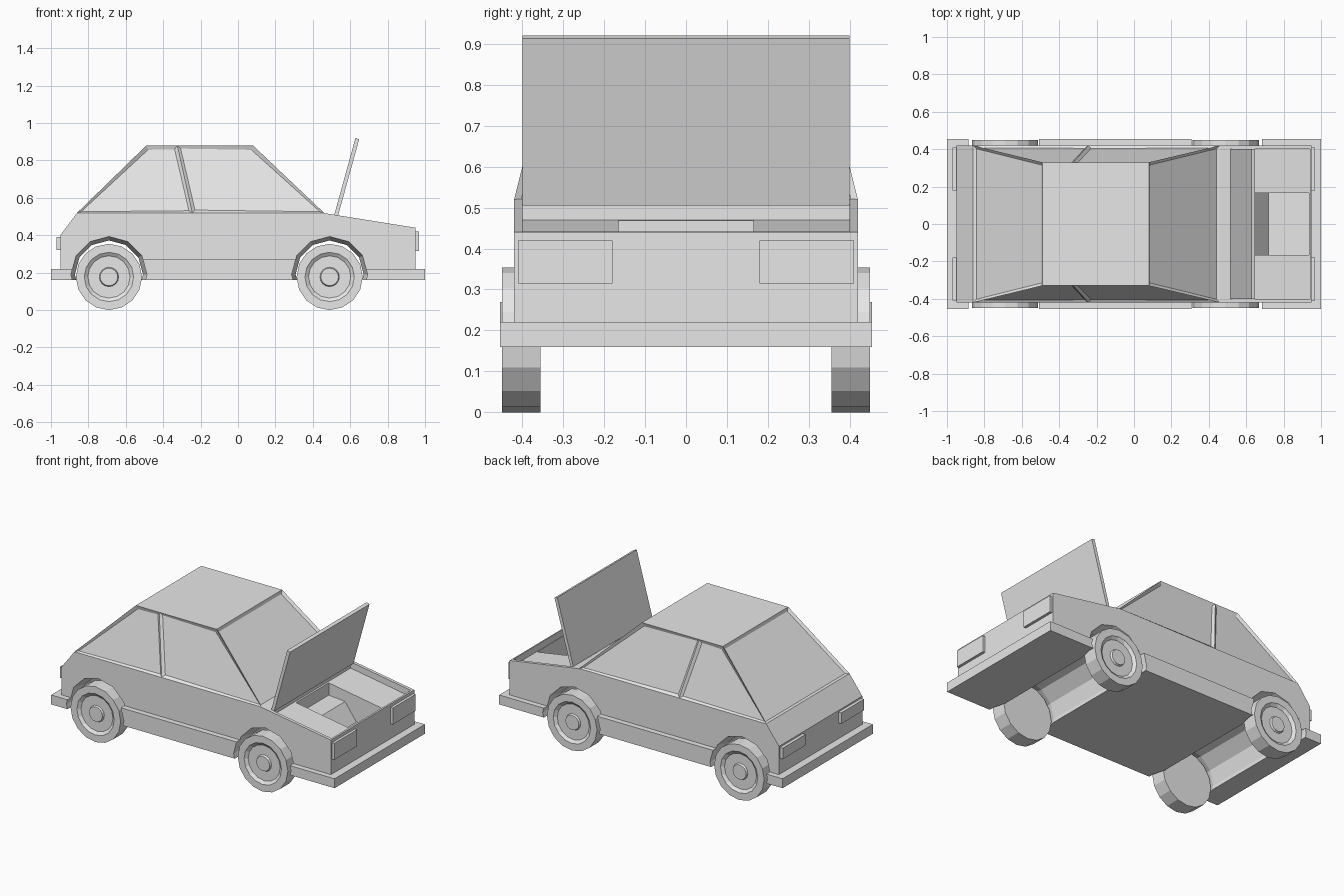
import bpy
import bmesh
from math import cos, sin, tau
from mathutils import Vector

cube = bpy.data.objects.get("Cube")
if cube:
    bpy.data.objects.remove(cube, do_unlink=True)

grey = bpy.data.materials.new("light_grey")
grey.use_nodes = True
grey.diffuse_color = (0.8, 0.8, 0.8, 1)
grey.node_tree.nodes["Principled BSDF"].inputs["Base Color"].default_value = (0.8, 0.8, 0.8, 1)

REAR_AXLE, FRONT_AXLE = -0.69, 0.49
HALF_WIDTH, FLARE_WIDTH = 0.42, 0.455
SILL = 0.16


def finish(name, bm):
    """Turn a bmesh into a named grey object."""
    bmesh.ops.recalc_face_normals(bm, faces=bm.faces[:])
    mesh = bpy.data.meshes.new(name)
    bm.to_mesh(mesh)
    bm.free()
    mesh.materials.append(grey)
    obj = bpy.data.objects.new(name, mesh)
    bpy.context.scene.collection.objects.link(obj)
    return obj


def loft(name, rings):
    """Skin a list of equal-length point rings and cap both ends."""
    bm = bmesh.new()
    rows = [[bm.verts.new(p) for p in ring] for ring in rings]
    n = len(rows[0])
    for a, b in zip(rows, rows[1:]):
        for i in range(n):
            j = (i + 1) % n
            bm.faces.new((a[i], a[j], b[j], b[i]))
    bm.faces.new(rows[0])
    bm.faces.new(rows[-1])
    return finish(name, bm)


def prism(name, outline, y0, y1):
    """Extrude a side outline of (x, z) points across the width."""
    return loft(name, [[(x, y, z) for x, z in outline] for y in (y0, y1)])


def box(name, x0, x1, y0, y1, z0, z1):
    return prism(name, [(x0, z0), (x1, z0), (x1, z1), (x0, z1)], y0, y1)


def cut(obj, cutters):
    """Subtract the cutters and bake the result."""
    for c in cutters:
        mod = obj.modifiers.new("cut", 'BOOLEAN')
        mod.operation = 'DIFFERENCE'
        mod.solver = 'EXACT'
        mod.object = c
    bpy.context.view_layer.update()
    graph = bpy.context.evaluated_depsgraph_get()
    baked = bpy.data.meshes.new_from_object(obj.evaluated_get(graph))
    obj.modifiers.clear()
    obj.data = baked


def wheel_well(x):
    """Twelve-sided tunnel that flares out at both sides."""
    rings = []
    for y, r in ((-0.5, 0.203), (-0.42, 0.203), (-0.34, 0.182),
                 (0.34, 0.182), (0.42, 0.203), (0.5, 0.203)):
        rings.append([(x + r * cos(tau * i / 12), y, 0.19 + r * sin(tau * i / 12))
                      for i in range(12)])
    return loft("well_cutter", rings)


# Lower body, with wheel wells and an open engine bay
body = prism("body", [(-0.95, SILL), (0.95, SILL), (0.95, 0.44), (0.45, 0.52),
                      (-0.86, 0.52), (-0.95, 0.40)], -HALF_WIDTH, HALF_WIDTH)
wells = [wheel_well(REAR_AXLE), wheel_well(FRONT_AXLE)]
bay = prism("bay_cutter", [(0.515, 0.6), (0.515, 0.47), (0.94, 0.40), (0.94, 0.6)],
            -0.40, 0.40)
trough = prism("trough_cutter", [(0.525, 0.55), (0.525, 0.39), (0.64, 0.38),
                                 (0.72, 0.27), (0.935, 0.27), (0.935, 0.55)],
               -0.165, 0.165)
cut(body, wells + [bay, trough])

# Bumpers and side skirts, trimmed by the wheel wells
for name, x0, x1, top in (("rear_bumper", -1.0, REAR_AXLE, 0.22),
                          ("side_skirts", REAR_AXLE, FRONT_AXLE, 0.27),
                          ("front_bumper", FRONT_AXLE, 1.0, 0.22)):
    trim = box(name, x0, x1, -FLARE_WIDTH, FLARE_WIDTH, SILL, top)
    cut(trim, wells)
for helper in wells + [bay, trough]:
    bpy.data.objects.remove(helper, do_unlink=True)

# Cabin with recessed windows
bm = bmesh.new()
base = [bm.verts.new((x, y, 0.52)) for x, y in
        ((-0.86, -0.42), (0.46, -0.42), (0.46, 0.42), (-0.86, 0.42))]
roof = [bm.verts.new((x, y, 0.88)) for x, y in
        ((-0.49, -0.33), (0.08, -0.33), (0.08, 0.33), (-0.49, 0.33))]
bm.faces.new(base)
bm.faces.new(roof)
for i in range(4):
    j = (i + 1) % 4
    bm.faces.new((base[i], base[j], roof[j], roof[i]))
bmesh.ops.recalc_face_normals(bm, faces=bm.faces[:])
sides = [f for f in bm.faces if abs(f.normal.y) > 0.7]
geom = set(sides)
for f in sides:
    geom.update(f.edges)
    geom.update(f.verts)
# Split each side along the slanted door pillar
bmesh.ops.bisect_plane(bm, geom=list(geom), plane_co=Vector((-0.25, 0, 0.545)),
                       plane_no=Vector((0.315, 0, 0.07)))
bm.normal_update()
windows = [f for f in bm.faces if abs(f.normal.z) < 0.95]
bmesh.ops.inset_individual(bm, faces=windows, thickness=0.023, depth=-0.012)
finish("cabin", bm)

# Raised hood panel
prism("hood", [(0.515, 0.51), (0.535, 0.505), (0.648, 0.913), (0.628, 0.92)], -0.40, 0.40)

# Lamps on both ends
for side, s in (("left", 1), ("right", -1)):
    y0, y1 = sorted((s * 0.18, s * 0.41))
    box(side + "_headlight", 0.94, 0.967, y0, y1, 0.315, 0.42)
    box(side + "_tail_light", -0.97, -0.94, y0, y1, 0.32, 0.39)


def wheel(name, x, s):
    """Lathe a sixteen-sided wheel with a dished rim and raised hub."""
    profile = [(0, 0.355), (0.177, 0.355), (0.177, 0.45), (0.132, 0.45), (0.113, 0.436),
               (0.052, 0.436), (0.047, 0.448), (0, 0.448)]
    bm = bmesh.new()
    verts = [bm.verts.new((x, s * y, 0.177 + r)) for r, y in profile]
    edges = [bm.edges.new(pair) for pair in zip(verts, verts[1:])]
    bmesh.ops.spin(bm, geom=verts + edges, cent=(x, 0, 0.177), axis=(0, 1, 0),
                   angle=tau, steps=16)
    bmesh.ops.remove_doubles(bm, verts=bm.verts[:], dist=0.0005)
    finish(name, bm)


for end, x in (("front", FRONT_AXLE), ("rear", REAR_AXLE)):
    for side, s in (("left", 1), ("right", -1)):
        wheel(f"{end}_{side}_wheel", x, s)
